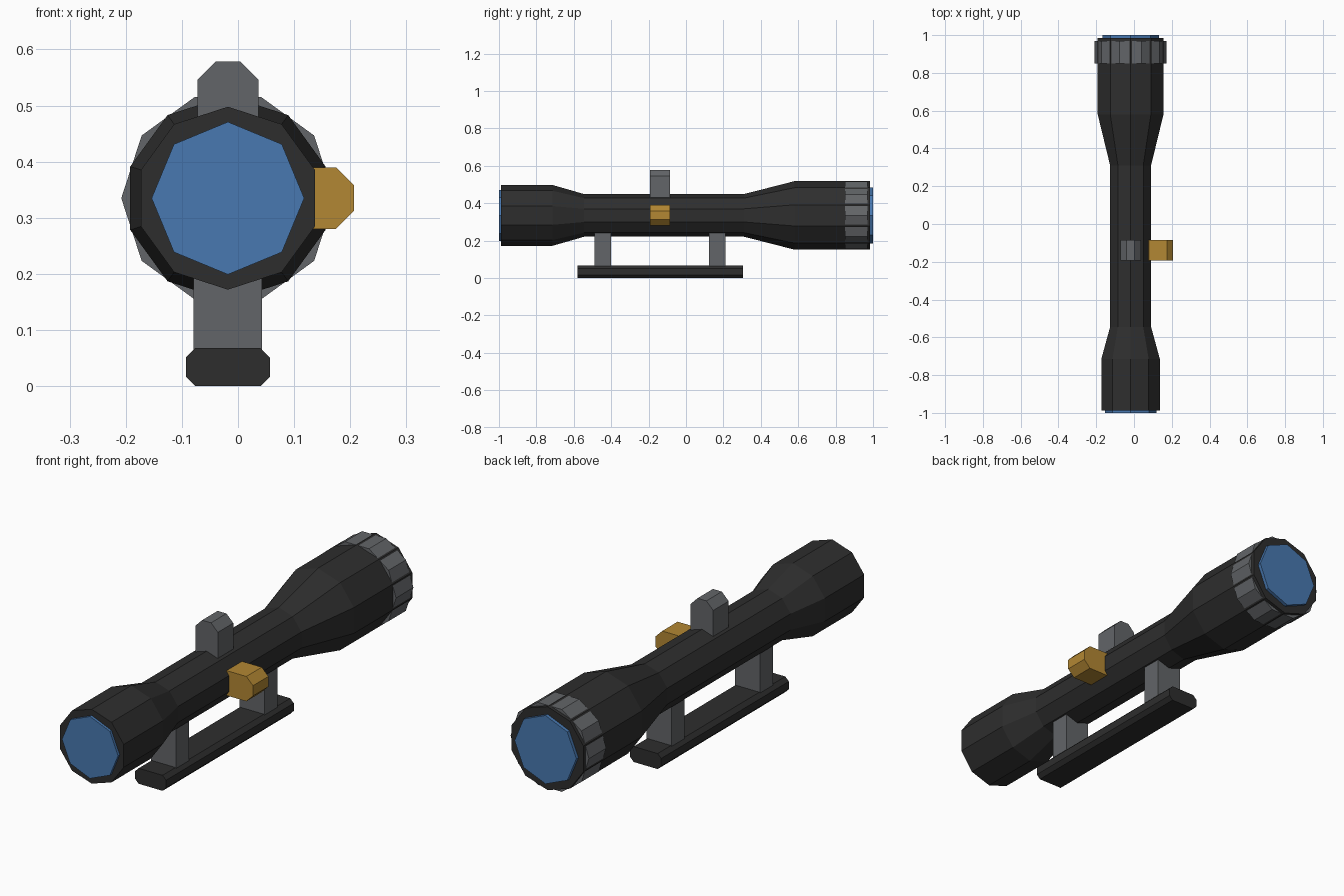
import bpy, math
from mathutils import Vector

if "Cube" in bpy.data.objects:
    bpy.data.objects.remove(bpy.data.objects["Cube"])

AX, AZ = -0.018, 0.335   # optical axis


def material(name, rgb):
    m = bpy.data.materials.new(name)
    m.use_nodes = True
    m.diffuse_color = (*rgb, 1)
    m.node_tree.nodes["Principled BSDF"].inputs["Base Color"].default_value = (*rgb, 1)
    return m


black = material("matte black", (0.027, 0.027, 0.027))
grey = material("steel grey", (0.123, 0.130, 0.138))
gold = material("brass", (0.45, 0.245, 0.033))
blue = material("lens blue", (0.065, 0.19, 0.44))


def build(name, verts, faces, mat):
    me = bpy.data.meshes.new(name)
    me.from_pydata(verts, [], faces)
    me.materials.append(mat)
    ob = bpy.data.objects.new(name, me)
    bpy.context.collection.objects.link(ob)
    return ob


def lathe(name, profile, sides, mat, start=math.pi / 2):
    """Faceted solid of (y, radius) rings around the optical axis."""
    verts, faces = [], []
    for y, r in profile:
        for i in range(sides):
            a = start + math.tau * i / sides
            verts.append((AX + r * math.cos(a), y, AZ + r * math.sin(a)))
    for k in range(len(profile) - 1):
        for i in range(sides):
            j = (i + 1) % sides
            a, b = k * sides, (k + 1) * sides
            faces.append((a + i, a + j, b + j, b + i))
    last = (len(profile) - 1) * sides
    faces += [tuple(reversed(range(sides))), tuple(range(last, last + sides))]
    return build(name, verts, faces, mat)


def prism(name, outline, y0, y1, mat):
    """Extrude an (x, z) outline, anticlockwise from the front, along y."""
    n = len(outline)
    verts = [(x, y, z) for y in (y0, y1) for x, z in outline]
    faces = [tuple(range(n)), tuple(reversed(range(n, 2 * n)))]
    faces += [(i, i + n, (i + 1) % n + n, (i + 1) % n) for i in range(n)]
    return build(name, verts, faces, mat)


def chamfered(cx, cz, w, h, c):
    """Rectangle outline with all four corners cut."""
    a, b = w / 2, h / 2
    return [(cx + x, cz + z) for x, z in (
        (c - a, -b), (a - c, -b), (a, c - b), (a, b - c),
        (a - c, b), (c - a, b), (-a, b - c), (-a, c - b))]


# Main tube with both flared bells
lathe("scope_tube", [(-0.988, 0.163), (-0.715, 0.163), (-0.545, 0.114),
                     (0.31, 0.114), (0.58, 0.183), (0.985, 0.183)], 10, black)

# Focus ring, turned half a facet against the tube
lathe("focus_ring", [(0.85, 0.19), (0.97, 0.19)], 10, grey, 0)

# Lenses
lathe("front_lens", [(-1.0, 0.136), (-0.97, 0.136)], 8, blue)
lathe("rear_lens", [(0.97, 0.15), (1.0, 0.15)], 8, blue)

# Adjustment turrets
prism("top_turret", chamfered(AX, 0.489, 0.109, 0.18, 0.033), -0.192, -0.085, grey)
prism("side_turret", chamfered(0.127, AZ, 0.16, 0.109, 0.032), -0.192, -0.085, gold)

# Mounting rail and its two posts
prism("mount_rail", chamfered(AX, 0.034, 0.15, 0.068, 0.017), -0.58, 0.305, black)
for name, y in (("front_mount", -0.445), ("rear_mount", 0.167)):
    w = 0.061
    prism(name, [(AX - w, 0.06), (AX + w, 0.06), (AX + w, 0.26), (AX - w, 0.26)],
          y - 0.045, y + 0.045, grey)
